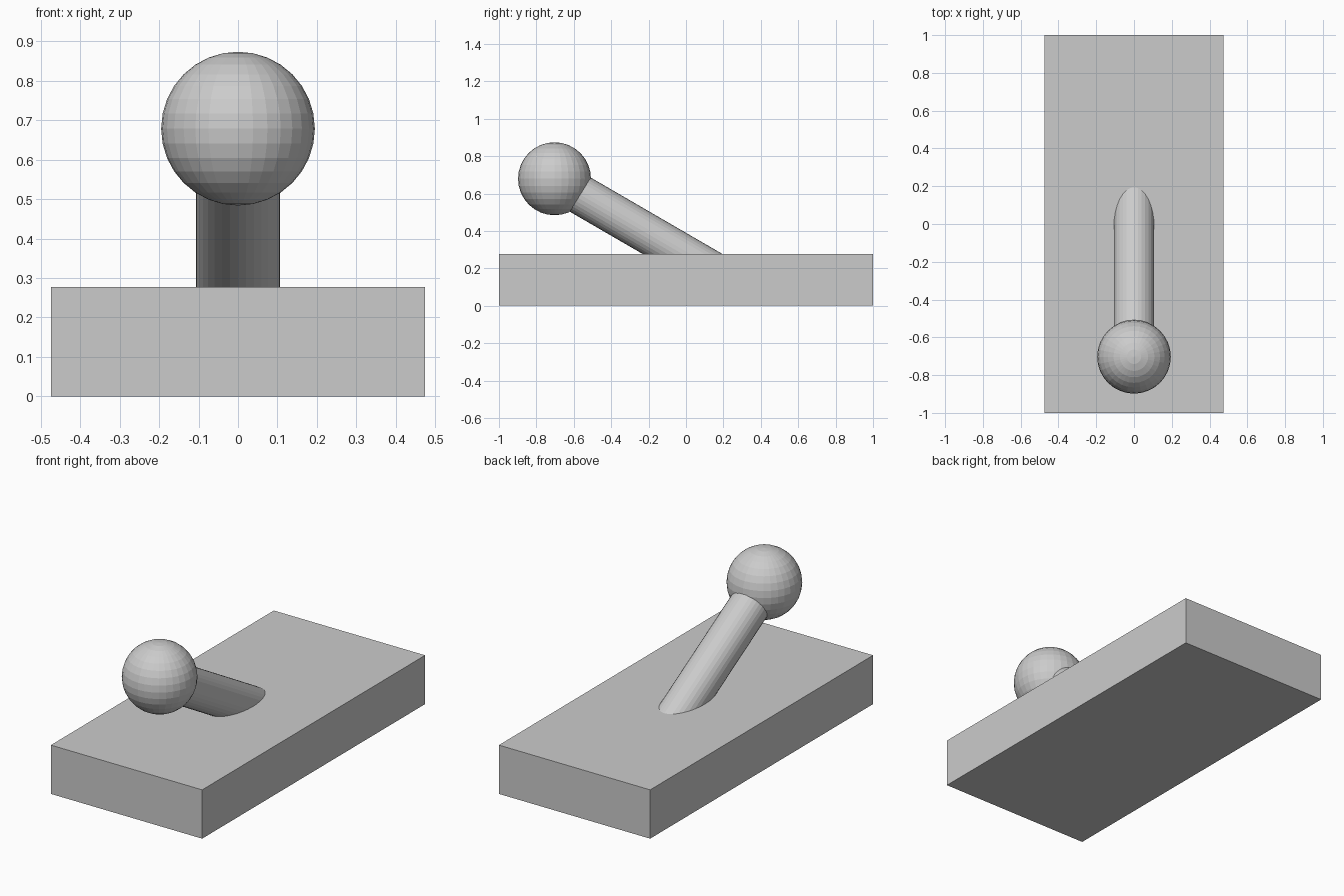
import bpy
from mathutils import Vector

if "Cube" in bpy.data.objects:
    bpy.data.objects.remove(bpy.data.objects["Cube"])

# Flat rectangular base
bpy.ops.mesh.primitive_cube_add(size=1, location=(0, 0, 0.1385))
base = bpy.context.object
base.name = "base"
base.scale = (0.95, 2.0, 0.277)

# Ball knob
knob_centre = Vector((0, -0.703, 0.679))
bpy.ops.mesh.primitive_uv_sphere_add(segments=32, ring_count=16, radius=0.195,
                                     location=knob_centre)
bpy.context.object.name = "knob"

# Lever rod, leaning 30 degrees above the base, from inside the knob into the base
rod_top = Vector((0, -0.66, 0.649))
rod_bottom = Vector((0, 0.20, 0.150))
axis = rod_top - rod_bottom
bpy.ops.mesh.primitive_cylinder_add(vertices=32, radius=0.107, depth=axis.length,
                                    location=(rod_top + rod_bottom) / 2)
rod = bpy.context.object
rod.name = "lever_rod"
rod.rotation_euler = axis.to_track_quat('Z', 'Y').to_euler()
